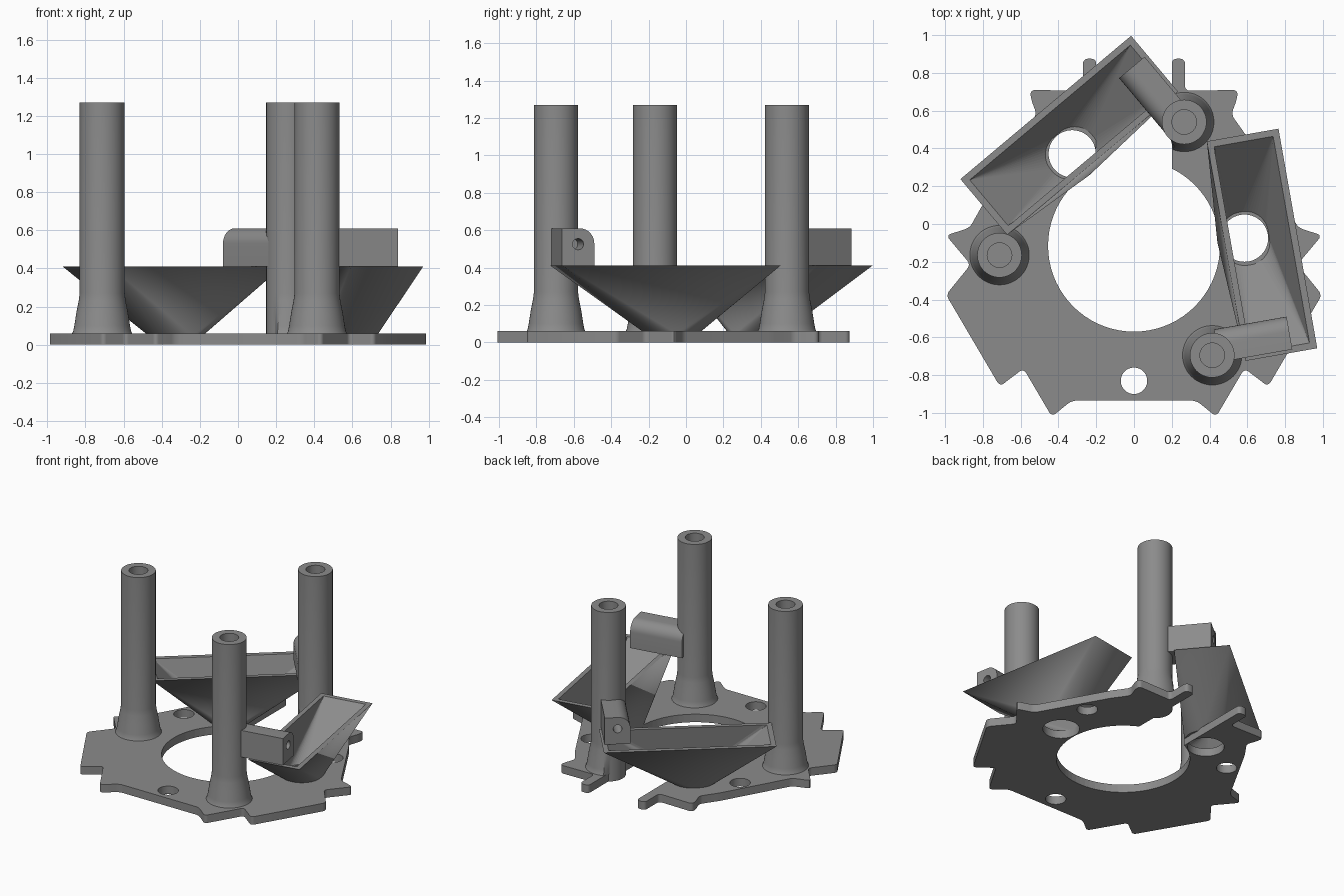
import bpy, bmesh, math
from mathutils import Vector, Matrix

if "Cube" in bpy.data.objects:
    bpy.data.objects.remove(bpy.data.objects["Cube"])

grey = bpy.data.materials.new("grey plastic")
grey.diffuse_color = (0.26, 0.26, 0.26, 1)
grey.use_nodes = True
grey.node_tree.nodes["Principled BSDF"].inputs["Base Color"].default_value = grey.diffuse_color
HUB = Vector((0, -0.115, 0))          # centre of the three-fold layout
TOP = 0.41                            # rim height of the hoppers


def finish(name, bm, smooth=True):
    bmesh.ops.recalc_face_normals(bm, faces=bm.faces[:])
    mesh = bpy.data.meshes.new(name)
    bm.to_mesh(mesh)
    bm.free()
    mesh.materials.append(grey)
    ob = bpy.data.objects.new(name, mesh)
    bpy.context.collection.objects.link(ob)
    if smooth:
        bpy.ops.object.select_all(action='DESELECT')
        ob.select_set(True)
        bpy.context.view_layer.objects.active = ob
        bpy.ops.object.shade_smooth_by_angle(angle=math.radians(30))
    return ob


def cut(ob, cutter):
    cutter.hide_render = True
    cutter.hide_viewport = True
    mod = ob.modifiers.new("cut", 'BOOLEAN')
    mod.operation = 'DIFFERENCE'
    mod.solver = 'EXACT'
    mod.object = cutter


def extrude_outline(bm, pts, vec, rounding=None):
    face = bm.faces.new([bm.verts.new(p) for p in pts])
    if rounding:
        bmesh.ops.bevel(bm, geom=face.verts[:], offset=rounding, segments=4,
                        affect='VERTICES', profile=0.5)
    faces = bm.faces[:]
    res = bmesh.ops.extrude_face_region(bm, geom=faces, use_keep_orig=True)
    moved = [g for g in res["geom"] if isinstance(g, bmesh.types.BMVert)]
    bmesh.ops.translate(bm, verts=moved, vec=vec)


def ring(center, r, z, n=48):
    return [Vector((center.x + r * math.cos(2 * math.pi * i / n),
                    center.y + r * math.sin(2 * math.pi * i / n), z)) for i in range(n)]


def turned(p, k):
    return HUB + Matrix.Rotation(math.radians(120 * k), 3, 'Z') @ (Vector(p) - HUB)


# base plate: mirrored tabbed outline with a slot open to the back
half = [(0.2, 0.2), (0.2, 0.875), (0.27, 0.875), (0.27, 0.705), (0.55, 0.71),
        (0.545, 0.66), (0.515, 0.58), (0.6, 0.46), (0.87, -0.02), (0.995, -0.06),
        (0.865, -0.215), (0.995, -0.375), (0.71, -0.86), (0.585, -0.765),
        (0.435, -1.02), (0.33, -0.935)]
outline = half + [(-x, y) for x, y in reversed(half)]
bm = bmesh.new()
extrude_outline(bm, [(x, y, 0) for x, y in outline], (0, 0, 0.06), 0.025)
plate = finish("base_plate", bm)

# openings: centre, three bolt holes, two hopper outlets
outlets = [turned((0.585, -0.075, 0), k) for k in (0, 1)]
bm = bmesh.new()
holes = [(HUB, 0.455)] + [(turned((0, -0.83, 0), k), 0.07) for k in range(3)]
holes += [(c, 0.125) for c in outlets]
for c, r in holes:
    bmesh.ops.create_cone(bm, cap_ends=True, segments=72, radius1=r, radius2=r, depth=0.4,
                          matrix=Matrix.Translation((c.x, c.y, 0)))
cut(plate, finish("plate_hole_cutter", bm, False))

# hollow posts with flared feet
R = 0.118
profile = [(0, 0.0), (0.118, 0.0), (0.118, 0.055), (0.16, 0.055), (0.152, 0.07), (0.146, 0.1),
           (0.135, 0.17), (0.123, 0.23), (R, 0.27), (R, 1.27), (0.065, 1.27),
           (0.065, 0.87), (0, 0.87)]
for name, cx, cy, slot in (("left_post", -0.712, -0.165, False),
                           ("back_post", 0.266, 0.54, True),
                           ("front_post", 0.414, -0.695, False)):
    bm = bmesh.new()
    n = 48
    rows = []
    for r, z in profile:
        if r == 0:
            rows.append([bm.verts.new((cx, cy, z))] * n)
            continue
        row = []
        for i in range(n):
            a = 2 * math.pi * i / n
            rr = r
            if slot and r > R and math.cos(a) < 0:   # foot trimmed along the slot
                rr = max(R, min(r, (0.2 - cx) / min(math.cos(a), -1e-6)))
            row.append(bm.verts.new((cx + rr * math.cos(a), cy + rr * math.sin(a), z)))
        rows.append(row)
    for lo, hi in zip(rows, rows[1:]):
        for i in range(n):
            j = (i + 1) % n
            quad = list(dict.fromkeys((lo[i], lo[j], hi[j], hi[i])))
            bm.faces.new(quad)
    finish(name, bm)


# hoppers: rectangular rim blending to a round outlet
U = Vector((0.174, -0.985, 0))        # long direction
V = Vector((0.985, 0.174, 0))         # short direction
MID = Vector((0.678, -0.11, 0))


def rim(inset, z, k):
    a, b = 0.59 - inset, 0.1925 - inset
    return [turned(MID + U * a * s + V * b * t, k) + Vector((0, 0, z))
            for s, t in ((1, 1), (1, -1), (-1, -1), (-1, 1))]


def hull(name, pts, smooth):
    bm = bmesh.new()
    for p in pts:
        bm.verts.new(p)
    res = bmesh.ops.convex_hull(bm, input=bm.verts[:])
    junk = [g for g in res["geom_interior"] if isinstance(g, bmesh.types.BMVert)]
    bmesh.ops.delete(bm, geom=junk, context='VERTS')
    bmesh.ops.dissolve_limit(bm, angle_limit=0.002, verts=bm.verts[:], edges=bm.edges[:])
    return finish(name, bm, smooth)


for k, side in enumerate(("right", "back")):
    c = outlets[k]
    hopper = hull(side + "_hopper", ring(c, 0.145, 0.05) + rim(0, TOP, k), True)
    cut(hopper, hull(side + "_hopper_cutter",
                     ring(c, 0.125, 0.045) + rim(0.035, TOP, k) + rim(0.035, TOP + 0.02, k), False))

# sensor arms from the posts over the hopper ends
END = Vector((0.823, -0.577, 0))
for k, side in enumerate(("front", "back")):
    prof = [(0.088, TOP), (0.088, 0.61)]
    prof += [(-0.008 - 0.08 * math.sin(a), 0.53 + 0.08 * math.cos(a))
             for a in (math.pi / 2 * i / 8 for i in range(9))]
    prof += [(-0.088, TOP)]
    pts = [turned(END + U * u, k) + Vector((0, 0, z)) for u, z in prof]
    back = turned(HUB - V * 0.39, k) - HUB
    bm = bmesh.new()
    extrude_outline(bm, pts, back)
    arm = finish(side + "_arm", bm)
    # round socket in the arm end
    bm = bmesh.new()
    tip = turned(END + V * 0.02, k)
    spin = Vector((0, 0, 1)).rotation_difference(-back.normalized()).to_matrix().to_4x4()
    bmesh.ops.create_cone(bm, cap_ends=True, segments=32, radius1=0.03, radius2=0.03, depth=0.4,
                          matrix=Matrix.Translation(tip + Vector((0, 0, 0.525))) @ spin)
    cut(arm, finish(side + "_socket_cutter", bm, False))
